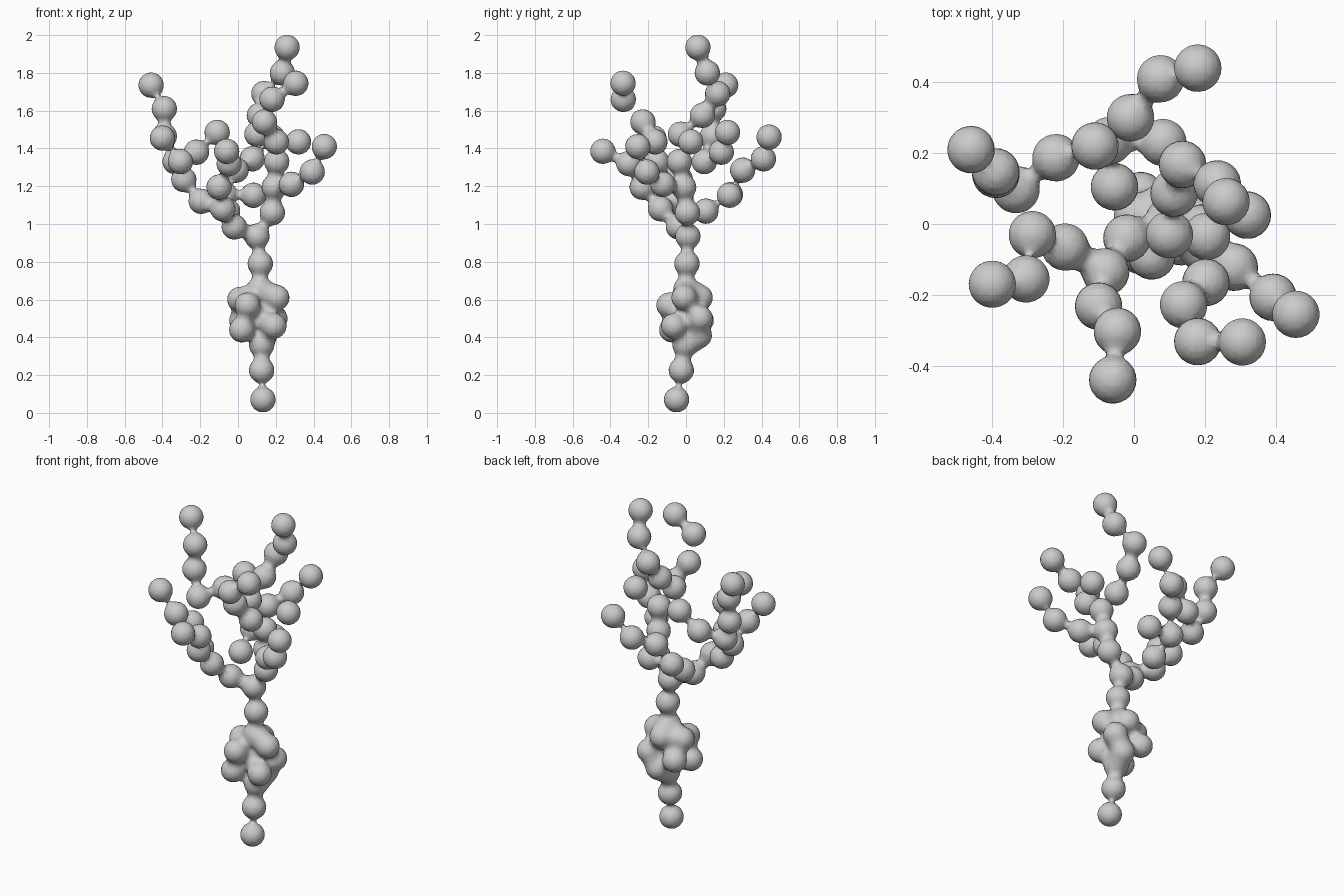
import bpy
from mathutils import Matrix

S = 10.0        # blobs are made at ten times size, then scaled down
R = 0.1165      # influence radius, gives a lone ball of radius 0.067

mb = bpy.data.metaballs.new("blob_source")
mb.threshold = 0.6
mb.resolution = 0.16
mb.render_resolution = 0.16
src = bpy.data.objects.new("blob_source", mb)
bpy.context.collection.objects.link(src)


def balls(*points):
    for p in points:
        e = mb.elements.new(type='BALL')
        e.co = [c * S for c in p]
        e.radius = R * S
        e.stiffness = 2.0


# stem below and above the clump
balls((.132, -.05, .07), (.125, -.025, .225), (.125, -.005, .36),
      (.118, .005, .79), (.10, .01, .935))
# knobbly clump
balls((.01, .02, .60), (.205, -.01, .61), (.05, -.09, .57), (.11, .075, .61),
      (.195, .075, .50), (.02, .08, .49), (.02, -.075, .44), (.19, -.065, .46),
      (.14, .07, .41), (.115, 0, .655), (.11, 0, .51))
# left limb and its high shoot
balls((-.02, -.04, .985), (-.08, -.135, 1.08), (-.195, -.065, 1.12),
      (-.287, -.03, 1.235), (-.333, .097, 1.33), (-.39, .14, 1.465),
      (-.39, .147, 1.61), (-.46, .21, 1.735))
# left side shoots
balls((-.305, -.155, 1.33), (-.40, -.17, 1.455))
balls((-.22, .187, 1.38), (-.11, .22, 1.485))
# front shoot
balls((-.10, -.232, 1.195), (-.047, -.303, 1.32), (-.06, -.44, 1.385))
# back limb with a short stub
balls((-.055, .105, 1.068), (-.07, .235, 1.155), (-.01, .30, 1.285),
      (.075, .41, 1.345), (.18, .44, 1.46))
balls((.082, .23, 1.152))
# right limb
balls((.182, .007, 1.06), (.192, -.012, 1.195), (.205, -.035, 1.33))
# right outer shoot
balls((.283, -.122, 1.21), (.393, -.207, 1.275), (.457, -.255, 1.41))
# right front shoot and short right shoot
balls((.203, -.165, 1.435), (.14, -.228, 1.54), (.18, -.332, 1.66), (.306, -.333, 1.745))
balls((.32, .025, 1.435))
# tallest shoot
balls((.10, -.03, 1.475), (.113, .087, 1.575), (.137, .168, 1.69),
      (.235, .113, 1.80), (.26, .063, 1.935))

# turn the blobs into one smooth mesh
bpy.context.view_layer.update()
dg = bpy.context.evaluated_depsgraph_get()
mesh = bpy.data.meshes.new_from_object(src.evaluated_get(dg))
mesh.name = "branching_body"
mesh.transform(Matrix.Scale(1 / S, 4))
mesh.shade_smooth()
body = bpy.data.objects.new("branching_body", mesh)
bpy.context.collection.objects.link(body)
bpy.data.objects.remove(src)
